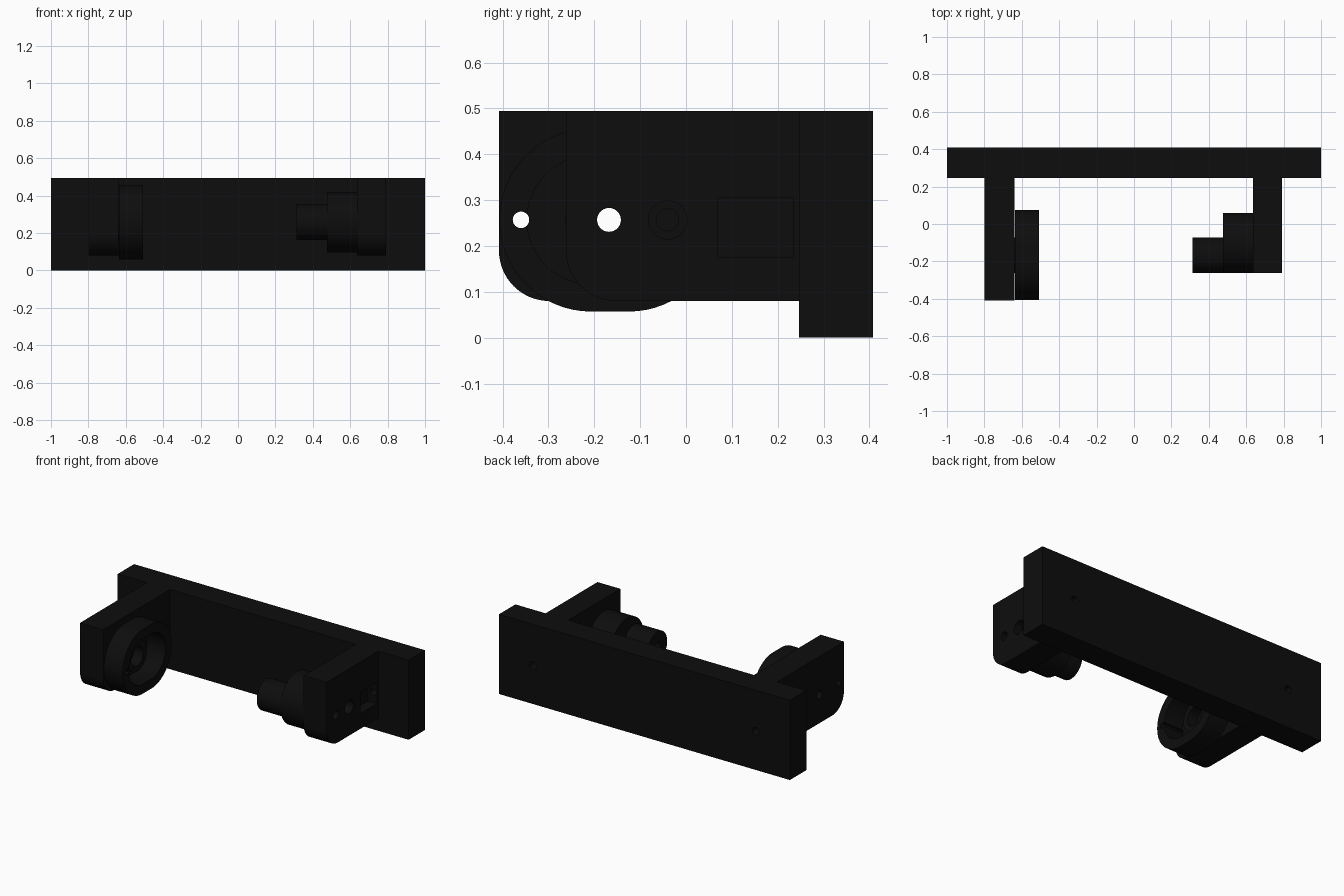
import bpy, bmesh
from math import sin, cos, pi
from mathutils import Vector

if "Cube" in bpy.data.objects:
    bpy.data.objects.remove(bpy.data.objects["Cube"])

black = bpy.data.materials.new("black_plastic")
black.diffuse_color = (0.004, 0.004, 0.004, 1)
black.use_nodes = True
black.node_tree.nodes["Principled BSDF"].inputs["Base Color"].default_value = black.diffuse_color


def extrude(name, pts, direction):
    """Closed solid from a 3D outline swept along a vector."""
    bm = bmesh.new()
    face = bm.faces.new([bm.verts.new(p) for p in pts])
    res = bmesh.ops.extrude_face_region(bm, geom=[face])
    moved = [g for g in res["geom"] if isinstance(g, bmesh.types.BMVert)]
    bmesh.ops.translate(bm, verts=moved, vec=Vector(direction))
    bmesh.ops.recalc_face_normals(bm, faces=bm.faces[:])
    me = bpy.data.meshes.new(name)
    bm.to_mesh(me)
    bm.free()
    ob = bpy.data.objects.new(name, me)
    bpy.context.collection.objects.link(ob)
    me.materials.append(black)
    return ob


def prism_x(name, yz, x0, x1):
    return extrude(name, [(x0, y, z) for y, z in yz], (x1 - x0, 0, 0))


def rect(y0, y1, z0, z1):
    return [(y0, z0), (y1, z0), (y1, z1), (y0, z1)]


def stadium(y, z, r, half=0.0, n=64):
    """Circle, or slot shape when half > 0, in the yz plane."""
    pts = []
    for side in (1, -1):
        start = -pi / 2 if side == 1 else pi / 2
        count = n // 2
        for i in range(count + (1 if half else 0)):
            a = start + pi * i / count
            pts.append((y + side * half + r * cos(a), z + r * sin(a)))
    return pts


def arm_profile(front, r=0.11, back=0.247, z0=0.08, z1=0.495):
    arc = [(front + r - r * cos(a), z0 + r - r * sin(a))
           for a in (pi / 2 * i / 16 for i in range(17))]
    return [(front, z1)] + arc + [(back, z0), (back, z1)]


def cut(ob, *cutters):
    for c in cutters:
        c.hide_render = True
        m = ob.modifiers.new("cut", 'BOOLEAN')
        m.operation = 'DIFFERENCE'
        m.solver = 'EXACT'
        m.object = c
        bpy.context.view_layer.objects.active = ob
        bpy.ops.object.modifier_apply(modifier=m.name)
        bpy.data.objects.remove(c, do_unlink=True)


def hole_x(y, r, x0, x1, z=0.257, half=0.0, n=32):
    return prism_x("cutter", stadium(y, z, r, half, n), x0, x1)


def hole_y(x, r, y0, y1, z=0.24, n=24):
    pts = [(x + r * cos(2 * pi * i / n), y0, z + r * sin(2 * pi * i / n)) for i in range(n)]
    return extrude("cutter", pts, (0, y1 - y0, 0))


AXIS = -0.168

# Back plate with two screw holes
plate = prism_x("back_plate", rect(0.247, 0.408, 0, 0.495), -1, 1)
cut(plate, *[hole_y(s * 0.765, 0.024, 0.2, 0.45) for s in (1, -1)])

# Arms with nut pockets and pivot holes
left_arm = prism_x("left_arm", arm_profile(-0.408), -0.8, -0.64)
right_arm = prism_x("right_arm", arm_profile(-0.262), 0.635, 0.792)
for arm, s in ((left_arm, -1), (right_arm, 1)):
    cut(arm,
        prism_x("cutter", rect(0.07, 0.235, 0.175, 0.305), s * 0.73, s * 0.9),
        hole_y(s * 0.765, 0.024, 0.15, 0.3),
        hole_x(AXIS, 0.026, s * 0.5, s * 0.9))
cut(left_arm, hole_x(-0.36, 0.018, -0.9, -0.5))
cut(right_arm, hole_x(-0.04, 0.042, 0.74, 0.9), hole_x(-0.04, 0.024, 0.67, 0.8))

# Slot-shaped socket on the left arm, with an inner collar
socket = prism_x("socket_ring", stadium(-0.166, 0.257, 0.2, 0.041), -0.636, -0.508)
cut(socket,
    hole_x(-0.166, 0.14, -0.7, -0.4, half=0.041, n=64),
    hole_x(-0.36, 0.018, -0.7, -0.4))
collar = prism_x("socket_collar", stadium(AXIS, 0.257, 0.095), -0.641, -0.575)
cut(collar, hole_x(AXIS, 0.06, -0.7, -0.5, n=48))

# Stepped peg on the right arm
large_peg = prism_x("large_peg", stadium(-0.101, 0.257, 0.161), 0.475, 0.635)
small_peg = prism_x("small_peg", stadium(-0.166, 0.257, 0.095), 0.312, 0.475)
for peg in (large_peg, small_peg):
    cut(peg, hole_x(AXIS, 0.026, 0.2, 0.7))

# Smooth round walls, crisp edges
for ob in bpy.context.collection.objects:
    ob.select_set(True)
bpy.context.view_layer.objects.active = plate
bpy.ops.object.shade_smooth_by_angle(angle=pi / 6)
